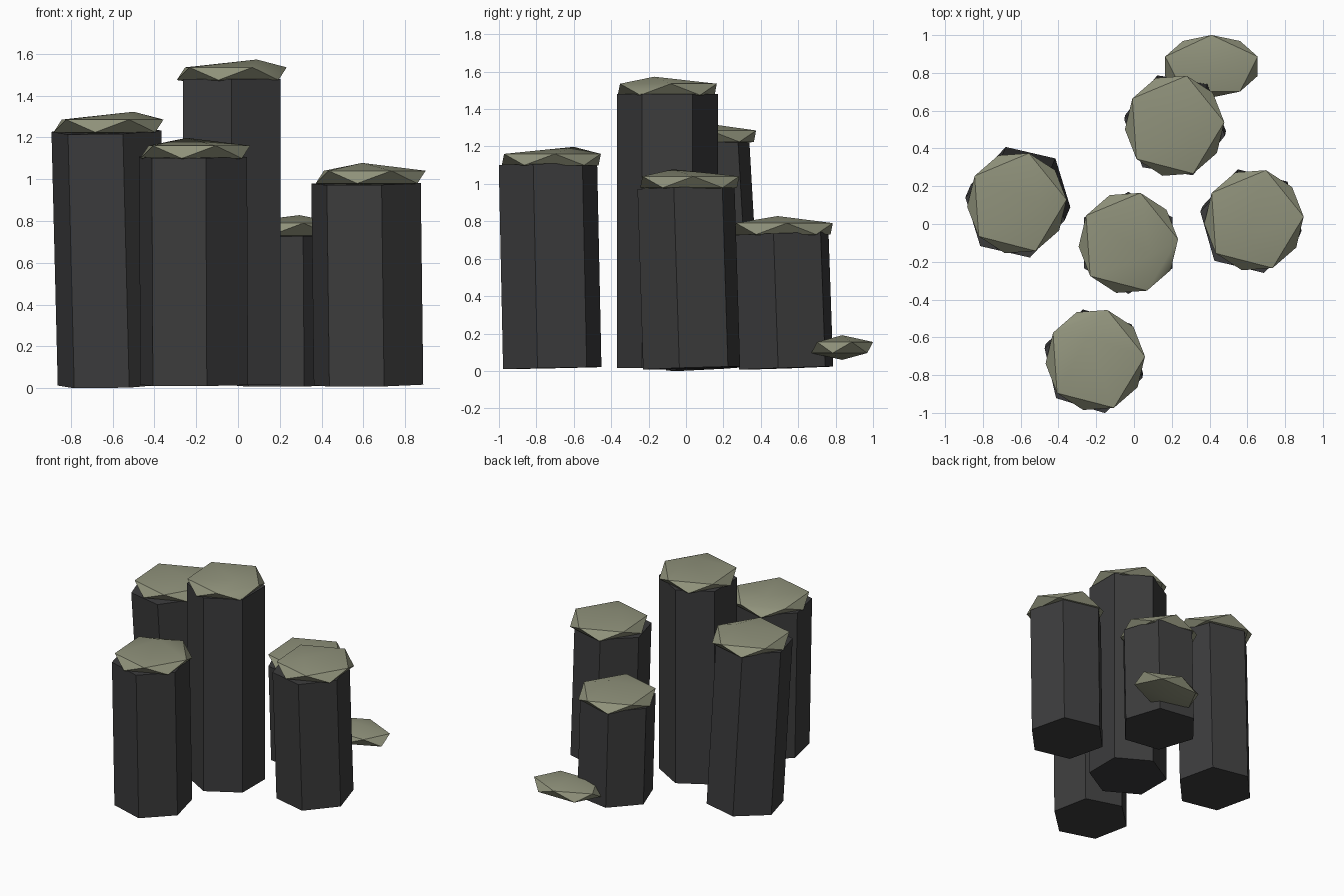
import bpy
import math
from mathutils import Vector, Quaternion

cube = bpy.data.objects.get("Cube")
if cube:
    bpy.data.objects.remove(cube, do_unlink=True)


def make_material(name, color):
    mat = bpy.data.materials.new(name)
    mat.use_nodes = True
    mat.diffuse_color = (*color, 1)
    bsdf = next(n for n in mat.node_tree.nodes if n.type == 'BSDF_PRINCIPLED')
    bsdf.inputs["Base Color"].default_value = (*color, 1)
    bsdf.inputs["Roughness"].default_value = 0.9
    return mat


basalt = make_material("dark basalt", (0.045, 0.045, 0.046))
moss = make_material("grey green moss", (0.28, 0.29, 0.20))


def column(name, base, top, turn):
    """Six-sided prism leaning from base to top."""
    base, top = Vector(base), Vector(top)
    axis = top - base
    bpy.ops.mesh.primitive_cylinder_add(vertices=6, radius=0.27, depth=axis.length)
    obj = bpy.context.object
    obj.name = name
    lean = Vector((0, 0, 1)).rotation_difference(axis)
    obj.rotation_mode = 'QUATERNION'
    obj.rotation_quaternion = lean @ Quaternion((0, 0, 1), math.radians(turn))
    obj.location = (base + top) / 2
    obj.data.materials.append(basalt)


def clump(name, center, size, turn=0, peak=(0, 0)):
    """Flattened icosahedron whose topmost point is shifted sideways."""
    bpy.ops.mesh.primitive_ico_sphere_add(subdivisions=1, radius=1)
    obj = bpy.context.object
    obj.name = name
    spin = Quaternion((0, 0, 1), math.radians(turn))
    scale = Vector(size)
    apex = max(obj.data.vertices, key=lambda v: v.co.z)
    for v in obj.data.vertices:
        v.co = (spin @ v.co) * scale
    apex.co += Vector((*peak, 0))
    obj.location = center
    obj.data.materials.append(moss)
    bpy.ops.object.shade_smooth_by_angle(angle=math.radians(30))


# Columns: base centre, top centre, turn; caps: centre, peak shift
pillars = {
    "left_rear": ((-0.60, 0.15, 0.015), (-0.63, 0.08, 1.23), 17, (-0.62, 0.11, 1.255), (0.12, 0)),
    "tall_middle": ((-0.03, -0.10, 0.015), (-0.03, -0.10, 1.48), 0, (-0.03, -0.10, 1.505), (0.12, -0.07)),
    "right_side": ((0.625, 0.03, 0.015), (0.613, 0, 0.98), 16, (0.635, 0.02, 1.01), (-0.04, -0.09)),
    "front": ((-0.21, -0.715, 0.015), (-0.215, -0.738, 1.107), 13, (-0.205, -0.72, 1.13), (-0.04, 0.12)),
    "short_back": ((0.22, 0.535, 0.015), (0.215, 0.51, 0.735), 21, (0.215, 0.52, 0.76), (0.08, -0.03)),
}
for name, (base, top, turn, cap, peak) in pillars.items():
    column(name + "_column", base, top, turn)
    clump(name + "_moss_cap", cap, (0.295, 0.305, 0.068), 4, peak)

# Loose mossy stone on the ground behind
clump("mossy_stone", (0.41, 0.835, 0.125), (0.288, 0.185, 0.066), 90)
